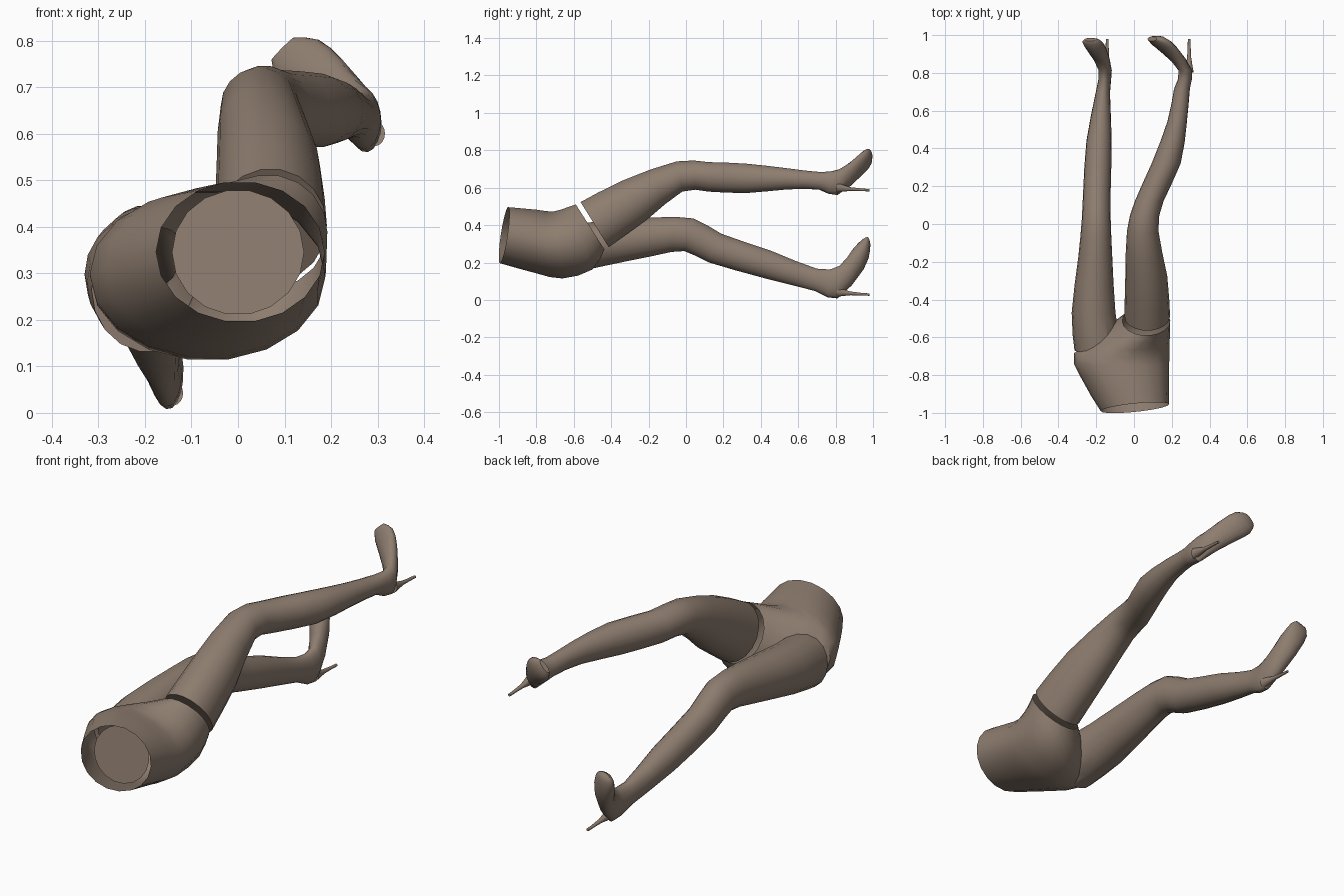
import bpy, bmesh, math
from mathutils import Vector

if "Cube" in bpy.data.objects:
    bpy.data.objects.remove(bpy.data.objects["Cube"])

N = 18
mat = bpy.data.materials.new("warm taupe")
mat.diffuse_color = (0.27, 0.205, 0.16, 1)
mat.use_nodes = True
mat.node_tree.nodes["Principled BSDF"].inputs["Base Color"].default_value = mat.diffuse_color


def smooth(ob):
    bpy.ops.object.select_all(action='DESELECT')
    bpy.context.view_layer.objects.active = ob
    ob.select_set(True)
    bpy.ops.object.shade_smooth_by_angle(angle=math.radians(40))


def finish(name, bm):
    bmesh.ops.recalc_face_normals(bm, faces=bm.faces)
    me = bpy.data.meshes.new(name)
    bm.to_mesh(me)
    bm.free()
    ob = bpy.data.objects.new(name, me)
    bpy.context.collection.objects.link(ob)
    me.materials.append(mat)
    smooth(ob)
    return ob


def refine(rows):
    """Double the rows with a smooth curve through them."""
    out = []
    for i in range(len(rows) - 1):
        p0, p1, p2 = rows[max(i - 1, 0)], rows[i], rows[i + 1]
        p3 = rows[min(i + 2, len(rows) - 1)]
        out += [p1, tuple((9 * (b + c) - a - d) / 16 for a, b, c, d in zip(p0, p1, p2, p3))]
    return out + [rows[-1]]


def loft(name, rows, roll=0.0, fan=True, tilt=0.0):
    """Row: x, half width, top y, top z, bottom y, bottom z. The foot end rolls about the leg."""
    bm = bmesh.new()
    rings = []
    for x, w, yt, zt, yb, zb in refine(rows):
        c = Vector((x, (yt + yb) / 2, (zt + zb) / 2))
        r = roll * min(max((c.y - 0.70) / 0.2, 0), 1)
        v = Vector((-0.35 * r * (zt - zb) / 2, (yt - yb) / 2, (zt - zb) / 2))
        yaw = tilt * min(max((-0.75 - c.y) / 0.2, 0), 1)
        u = Vector((1, yaw, r)).normalized() * w
        rings.append([bm.verts.new(c + u * math.cos(2 * math.pi * i / N) + v * math.sin(2 * math.pi * i / N))
                      for i in range(N)])
    for a, b in zip(rings, rings[1:]):
        for i in range(N):
            j = (i + 1) % N
            bm.faces.new((a[i], a[j], b[j], b[i]))
    for r in (rings[0], rings[-1]):
        if fan:
            m = bm.verts.new(sum((v.co for v in r), Vector()) / N)
            for i in range(N):
                bm.faces.new((r[i], r[(i + 1) % N], m))
        else:
            bm.faces.new(r)
    return finish(name, bm)


# Pelvis: from the waist opening to the slanted cut for the detached leg
pelvis = loft("pelvis", [
    (0.005, 0.182, -0.95, 0.498, -0.995, 0.195),
    (-0.05, 0.235, -0.80, 0.485, -0.80, 0.14),
    (-0.065, 0.253, -0.71, 0.475, -0.66, 0.112),
    (0.02, 0.17, -0.63, 0.50, -0.50, 0.16),
    (0.065, 0.127, -0.59, 0.512, -0.435, 0.268)], fan=False, tilt=0.1)

# Lower leg, lofted from the hip to the tip of the shoe
low = loft("lower_leg", [
    (-0.19, 0.125, -0.68, 0.40, -0.66, 0.13),
    (-0.214, 0.116, -0.48, 0.42, -0.46, 0.175),
    (-0.205, 0.090, -0.18, 0.442, -0.17, 0.235),
    (-0.20, 0.077, 0.04, 0.437, -0.01, 0.26),
    (-0.197, 0.073, 0.19, 0.355, 0.12, 0.20),
    (-0.185, 0.067, 0.46, 0.262, 0.42, 0.115),
    (-0.165, 0.038, 0.70, 0.168, 0.69, 0.047),
    (-0.153, 0.036, 0.82, 0.182, 0.81, 0.008),
    (-0.196, 0.052, 0.895, 0.275, 0.95, 0.165),
    (-0.225, 0.050, 0.945, 0.323, 0.985, 0.27),
    (-0.231, 0.028, 0.968, 0.333, 0.982, 0.315)], roll=0.3)

# Merge the lower leg into the pelvis, then open the waist and the cut
mod = pelvis.modifiers.new("join", 'BOOLEAN')
mod.operation, mod.solver, mod.object = 'UNION', 'EXACT', low
bpy.context.view_layer.objects.active = pelvis
bpy.ops.object.modifier_apply(modifier="join")
bpy.data.objects.remove(low)
pelvis.name = "pelvis_and_lower_leg"
bm = bmesh.new()
bm.from_mesh(pelvis.data)
bmesh.ops.delete(bm, geom=[f for f in bm.faces if len(f.verts) >= N], context='FACES')
bm.to_mesh(pelvis.data)
bm.free()
smooth(pelvis)

# Raised detached leg with its shoe
loft("raised_leg", [
    (0.07, 0.121, -0.565, 0.525, -0.412, 0.28),
    (0.065, 0.111, -0.34, 0.64, -0.21, 0.425),
    (0.046, 0.083, -0.05, 0.742, -0.02, 0.578),
    (0.08, 0.076, 0.12, 0.738, 0.12, 0.578),
    (0.17, 0.077, 0.32, 0.73, 0.32, 0.57),
    (0.228, 0.052, 0.54, 0.705, 0.54, 0.59),
    (0.254, 0.042, 0.72, 0.684, 0.71, 0.59),
    (0.272, 0.039, 0.815, 0.695, 0.81, 0.563),
    (0.188, 0.060, 0.895, 0.735, 0.945, 0.685),
    (0.13, 0.062, 0.94, 0.768, 0.995, 0.748),
    (0.096, 0.034, 0.968, 0.785, 0.992, 0.78)], roll=1.0)

# Tapered heel spikes
for name, x, z in (("lower_heel", -0.142, 0.045), ("raised_heel", 0.292, 0.603)):
    loft(name, [(x, 0.024, 0.81, z + 0.025, 0.80, z - 0.03),
                (x, 0.011, 0.88, z, 0.88, z - 0.02),
                (x, 0.007, 0.98, z - 0.01, 0.98, z - 0.023)])

# Recessed plate inside the waist opening
bm = bmesh.new()
bm.faces.new([bm.verts.new((0.142 * math.cos(t), -0.92 + 0.014 * math.cos(t) + 0.02 * math.sin(t),
                            0.345 + 0.135 * math.sin(t)))
              for t in (2 * math.pi * i / N for i in range(N))])
finish("waist_plate", bm)
